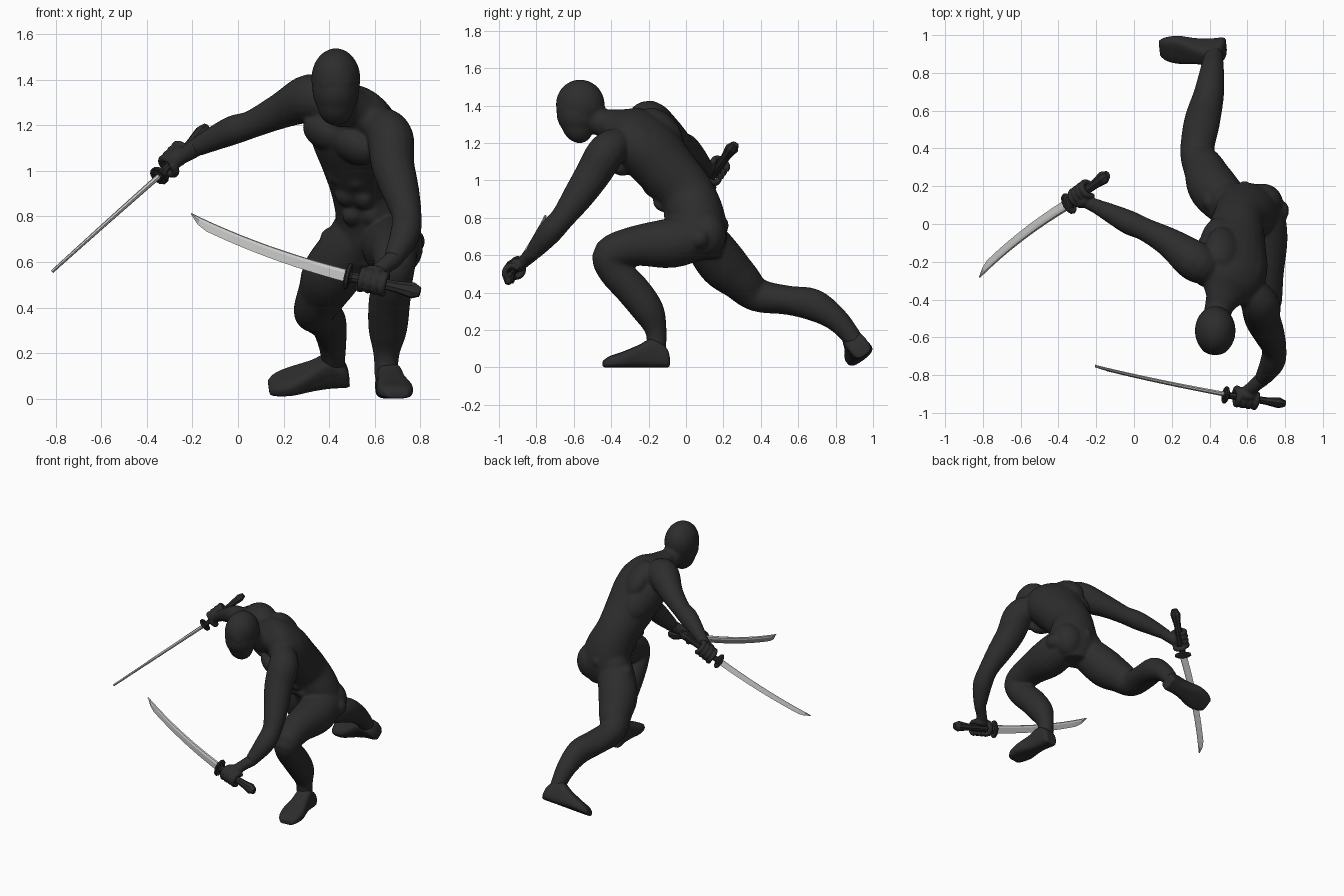
import bpy, bmesh, math
from mathutils import Vector as V, Matrix

if "Cube" in bpy.data.objects:
    bpy.data.objects.remove(bpy.data.objects["Cube"])


def material(name, col):
    m = bpy.data.materials.new(name)
    m.diffuse_color = (*col, 1)
    m.use_nodes = True
    m.node_tree.nodes["Principled BSDF"].inputs["Base Color"].default_value = m.diffuse_color
    return m


CLOTH = material("charcoal cloth", (0.026, 0.026, 0.026))
GRIP = material("dark grip", (0.024, 0.024, 0.025))
STEEL = material("pale steel", (0.58, 0.58, 0.57))


def finish(bm, name, mat):
    bmesh.ops.recalc_face_normals(bm, faces=bm.faces)
    me = bpy.data.meshes.new(name)
    bm.to_mesh(me)
    bm.free()
    me.materials.append(mat)
    ob = bpy.data.objects.new(name, me)
    bpy.context.collection.objects.link(ob)
    return ob


def resample(secs, sub):
    # Catmull-Rom through every value of the sections
    out, n = [], len(secs)
    for i in range(n - 1):
        a, b, c, d = (secs[min(max(i + k, 0), n - 1)] for k in (-1, 0, 1, 2))
        for j in range(sub):
            t = j / sub
            out.append([0.5 * (2 * q + (r - p) * t + (2 * p - 5 * q + 4 * r - s) * t * t
                        + (3 * q - p - 3 * r + s) * t ** 3) for p, q, r, s in zip(a, b, c, d)])
    return out + [list(secs[-1])]


def loft(bm, secs, lat, lat1=None, n=16, sub=4, p=2, fixed=None):
    # skin of superellipse sections (x, y, z, half width[, half depth])
    secs = resample([(*s, s[3]) if len(s) == 4 else s for s in secs], sub)
    rings, last = [], len(secs) - 1
    for i, (x, y, z, w, d) in enumerate(secs):
        t = fixed or (V(secs[min(i + 1, last)][:3]) - V(secs[max(i - 1, 0)][:3])).normalized()
        l = V(lat).lerp(V(lat1 or lat), i / last)
        l = (l - t * l.dot(t)).normalized()
        dp = t.cross(l)
        ring = []
        for k in range(n):
            a = 2 * math.pi * (k + 0.5) / n
            c, s = math.cos(a), math.sin(a)
            ring.append(bm.verts.new(V((x, y, z))
                        + l * w * math.copysign(abs(c) ** (2 / p), c)
                        + dp * d * math.copysign(abs(s) ** (2 / p), s)))
        rings.append(ring)
    skin(bm, rings)


def skin(bm, rings):
    n = len(rings[0])
    for a, b in zip(rings, rings[1:]):
        for k in range(n):
            bm.faces.new((a[k], a[(k + 1) % n], b[(k + 1) % n], b[k]))
    bm.faces.new(rings[0][::-1])
    bm.faces.new(rings[-1])


def ball(bm, c, r, l=(1, 0, 0), u=(0, 0, 1)):
    # ellipsoid with radii along lateral, front and up axes
    l, u = V(l).normalized(), V(u)
    u = (u - l * u.dot(l)).normalized()
    f = l.cross(u)
    m = Matrix((l * r[0], f * r[1], u * r[2])).transposed().to_4x4()
    bmesh.ops.create_uvsphere(bm, u_segments=20, v_segments=12, radius=1,
                              matrix=Matrix.Translation(V(c)) @ m)


def foot(bm, heel, f, u):
    f, u = V(f).normalized(), V(u).normalized()
    secs = []
    for s, w, h in ((0, .04, .06), (.02, .056, .11), (.09, .056, .155), (.16, .062, .122),
                    (.25, .08, .084), (.32, .07, .06), (.355, .046, .036)):
        c = V(heel) + f * s + u * h / 2
        secs.append((*c, w, h / 2))
    loft(bm, secs, f.cross(u), p=3.2, n=24, fixed=f)


def fist(bm, p, d, wrist, side):
    # palm plus fingers curled around the grip axis d
    p, d = V(p), V(d).normalized()
    e = V(wrist) - p
    e = (e - d * e.dot(d)).normalized()
    g = d.cross(e) * side
    ball(bm, p + e * .042 + g * .008, (.055, .042, .03), d, e)
    loft(bm, [(*(V(wrist) * 1.2 - p * .2), .04), (*V(wrist), .04),
              (*(V(wrist).lerp(p + e * .05, .5)), .036), (*(p + e * .04), .04, .03)], d)

    def curl(off, a0, a1, r):
        pts = []
        for j in range(7):
            a = math.radians(a0 + (a1 - a0) * j / 6)
            pts.append((*(p + d * off + (e * math.cos(a) + g * math.sin(a)) * .042), r))
        loft(bm, pts, d, n=10, sub=2)
    for i in range(4):
        curl((i - 1.3) * .032, -10, 235, .0168)
    curl(-.05, 10, -140, .018)


bm, hands, feet = bmesh.new(), bmesh.new(), bmesh.new()
# torso, twisted from hips to shoulders
HIP, CHEST, UP = V((1, -.06, 0)), V((.8, -.47, -.37)).normalized(), V((-.1, -.68, .72))
FRONT = CHEST.cross(UP).normalized()
loft(bm, [(.60, .10, .58, .10, .08), (.60, .09, .68, .175, .13), (.59, .06, .80, .165, .148),
          (.55, 0, .93, .142, .152), (.53, -.10, 1.05, .17, .158), (.51, -.20, 1.17, .205, .162),
          (.50, -.29, 1.26, .19, .132), (.48, -.36, 1.295, .13, .085), (.46, -.43, 1.32, .07, .06)],
     HIP, CHEST, n=24)
for s in (-1, 1):
    # chest, shoulder blade, side and trapezius muscles
    ball(bm, V((.5, -.25, 1.19)) + FRONT * .095 + CHEST * .085 * s, (.105, .06, .08), CHEST, UP)
    ball(bm, V((.5, -.21, 1.20)) - FRONT * .07 + CHEST * .085 * s, (.10, .075, .14), CHEST, UP)
    ball(bm, V((.52, -.14, 1.11)) + CHEST * .115 * s, (.07, .10, .15), CHEST, UP)
    sh = V((.49, -.29, 1.255)) + CHEST * .18 * s
    loft(bm, [(.445, -.47, 1.34, .045), (*V((.48, -.36, 1.30)).lerp(sh, .4), .068), (*sh, .08)], UP)
    ball(bm, sh, (.08, .08, .08))
    # stomach muscles
    for k in range(3):
        c = V((.53, -.10, 1.04)).lerp(V((.555, .01, .88)), k / 2)
        l = CHEST.lerp(HIP, .3 + .3 * k)
        ball(bm, c + l.cross(UP).normalized() * .122 + l * .042 * s, (.045, .03, .046), l, UP)
    # buttocks
    ball(bm, (.595 + .085 * s, .11, .71), (.11, .105, .125))
ball(bm, (.585, .185, .76), (.035, .045, .05))
# hip joints
ball(bm, (.775, .07, .69), (.047, .055, .055))
ball(bm, (.405, .12, .70), (.045, .052, .052))

# neck and hooded head
loft(bm, [(.47, -.36, 1.26, .085), (.445, -.46, 1.315, .074), (.43, -.56, 1.36, .074)], (1, 0, 0))
ball(bm, (.43, -.565, 1.405), (.109, .132, .135), u=(0, -.15, 1))
ball(bm, (.43, -.578, 1.355), (.104, .115, .12), u=(0, -.3, .95))
ball(bm, (.43, -.583, 1.30), (.084, .084, .105), u=(0, -.4, .92))
ball(bm, (.43, -.658, 1.385), (.075, .037, .025))
ball(bm, (.43, -.656, 1.335), (.024, .028, .045), u=(0, -.3, 1))

# lowered arm
loft(bm, [(.58, -.33, 1.22, .05), (.63, -.37, 1.20, .085), (.67, -.43, 1.145, .103),
          (.68, -.50, 1.03, .096), (.715, -.58, .91, .083), (.742, -.66, .80, .066),
          (.732, -.735, .715, .066), (.68, -.82, .61, .043)], (1, 0, 0))
# outstretched arm
loft(bm, [(.46, -.27, 1.26, .05), (.40, -.24, 1.29, .088), (.32, -.195, 1.32, .108),
          (.19, -.10, 1.265, .08), (.06, -.03, 1.205, .062), (-.02, .005, 1.18, .065),
          (-.11, .05, 1.14, .054), (-.19, .09, 1.10, .041)], (0, 0, 1))

# bent front leg
loft(bm, [(.67, .15, .70, .07), (.675, .07, .70, .118), (.68, -.08, .665, .134),
          (.685, -.27, .65, .108), (.69, -.405, .605, .094), (.68, -.385, .52, .088),
          (.665, -.29, .42, .092), (.658, -.20, .30, .085), (.652, -.16, .19, .057),
          (.652, -.16, .08, .052)], (1, 0, 0), n=20)
foot(feet, (.655, -.09, 0), (.13, -1, 0), (0, 0, 1))
# trailing rear leg
loft(bm, [(.55, .03, .80, .07), (.51, .09, .70, .115), (.42, .19, .56, .132),
          (.375, .285, .47, .112), (.335, .38, .388, .091), (.36, .54, .36, .096, .078),
          (.395, .68, .335, .082, .086), (.412, .80, .26, .066), (.42, .885, .165, .052),
          (.425, .93, .09, .048)], (1, 0, 0), n=20)
foot(feet, (.488, .958, .065), (-1, -.05, -.09), (0, -.57, .82))


def sword(name, guard, pommel, tip, edge, grip_t, wrist, side):
    guard, pommel, tip = V(guard), V(pommel), V(tip)
    d = (tip - guard).normalized()
    e = V(edge)
    e = (e - d * e.dot(d)).normalized()
    nrm = d.cross(e)
    # curved blade with slanted point
    b = bmesh.new()
    rings = []
    for i in range(17):
        t = i / 16
        c = guard.lerp(tip, t) + e * (.10 * t * (1 - t))
        w = .029 - .007 * t
        lo = w if i < 15 else (.012 if i == 15 else -w * .8)
        th = .012 - .005 * t
        prof = ((-w, 0), (-w * .8, th * .8), (min(-w * .3, lo), th), (lo, 0),
                (min(-w * .3, lo), -th), (-w * .8, -th * .8))
        rings.append([b.verts.new(c + e * (p + w * t * t) + nrm * q) for p, q in prof])
    skin(b, rings)
    finish(b, name + "_blade", STEEL)
    # guard plate, collar, faceted grip and flared pommel
    h = (pommel - guard).normalized()
    length = (pommel - guard).length
    b = bmesh.new()

    def turned(steps, n):
        secs = [(*(guard + h * s), r, r * .75) for s, r in steps]
        loft(b, secs, e, n=n, sub=1)
    turned(((-.009, .054), (-.005, .06), (.005, .06), (.009, .054)), 12)
    turned(((-.016, .03), (-.008, .036), (.012, .032), (.018, .024)), 8)
    turned(((0, .023), (length * .5, .024), (length * .68, .026), (length * .9, .037),
            (length, .022)), 8)
    finish(b, name + "_grip", GRIP)
    fist(hands, guard.lerp(pommel, grip_t), h, wrist, side)


sword("low_sword", (.485, -.905, .538), (.80, -.952, .468), (-.205, -.75, .815),
      (-.35, -.25, -1), .33, (.68, -.82, .61), 1)
sword("far_sword", (-.345, .108, .98), (-.14, .262, 1.195), (-.815, -.285, .558),
      (-.48, .97, -.35), .33, (-.19, .09, 1.10), -1)

# fuse the pieces of each part into one smooth skin
for mesh, name, steps in ((bm, "body", 18), (hands, "hands", 3), (feet, "feet", 5)):
    ob = finish(mesh, name, CLOTH)
    rm = ob.modifiers.new("fuse", 'REMESH')
    rm.mode = 'VOXEL'
    rm.voxel_size = .0075 if name == "body" else .006
    rm.use_smooth_shade = True
    sm = ob.modifiers.new("soften", 'SMOOTH')
    sm.factor = .5
    sm.iterations = steps
